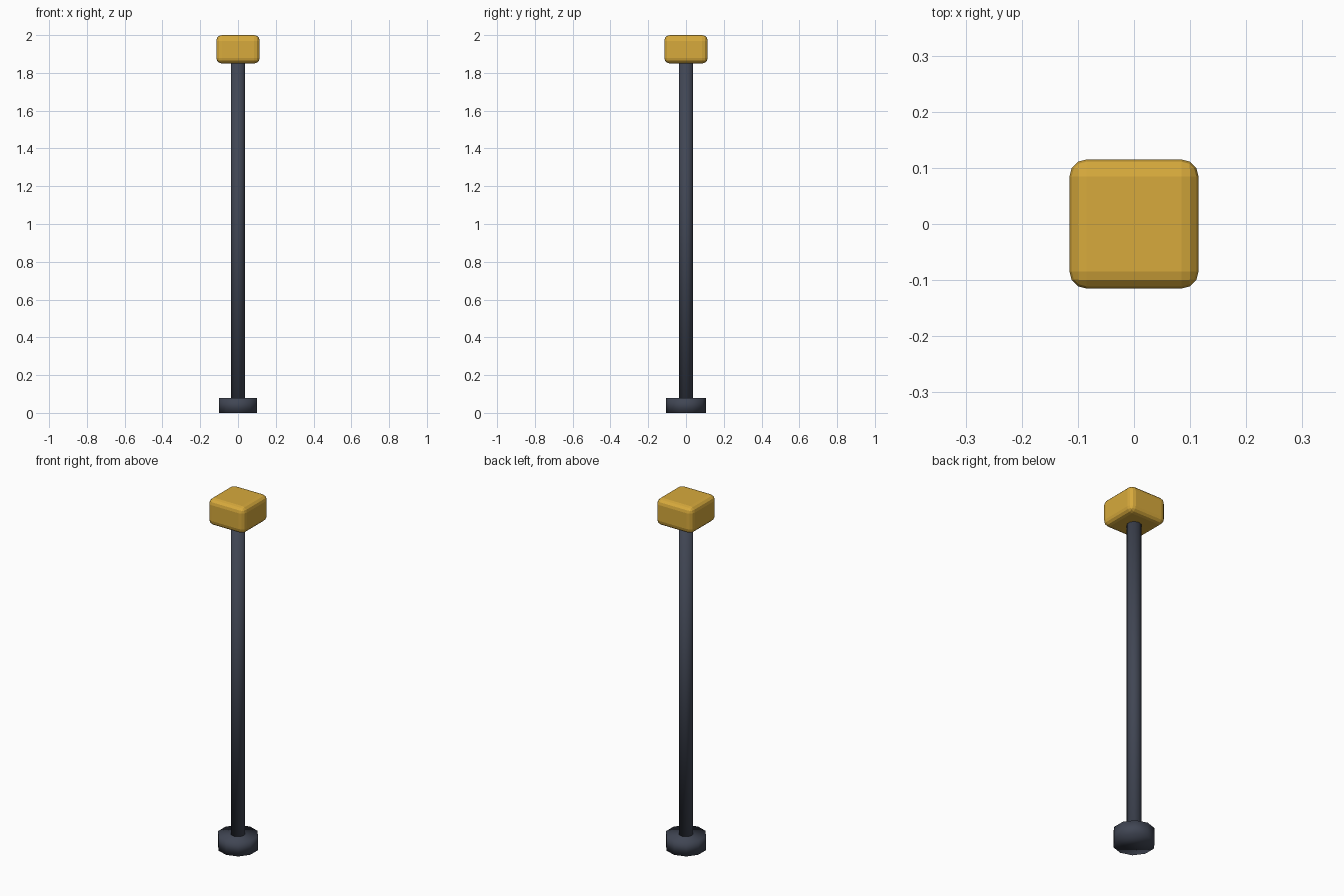
import bpy

cube = bpy.data.objects.get("Cube")
if cube:
    bpy.data.objects.remove(cube, do_unlink=True)


def make_material(name, rgb):
    mat = bpy.data.materials.new(name)
    mat.use_nodes = True
    mat.diffuse_color = (*rgb, 1)
    mat.node_tree.nodes["Principled BSDF"].inputs["Base Color"].default_value = (*rgb, 1)
    return mat


def finish(name, mat):
    obj = bpy.context.object
    obj.name = name
    obj.data.materials.append(mat)
    return obj


def post_part(name, radius, bottom, top, mat):
    """Ten-sided cylinder with soft shading, spanning bottom to top."""
    bpy.ops.mesh.primitive_cylinder_add(
        vertices=10, radius=radius, depth=top - bottom, location=(0, 0, (bottom + top) / 2))
    obj = finish(name, mat)
    bpy.ops.object.shade_smooth()
    return obj


iron = make_material("dark slate iron", (0.052, 0.061, 0.088))
amber = make_material("amber lamp", (0.68, 0.40, 0.045))

# Foot and pole
post_part("foot", 0.107, 0, 0.08, iron)
post_part("pole", 0.038, 0.04, 1.87, iron)

# Rounded lamp block on top
bpy.ops.mesh.primitive_cube_add(size=1, location=(0, 0, 1.925))
lamp = finish("lamp_head", amber)
lamp.scale = (0.23, 0.23, 0.15)
bpy.ops.object.transform_apply(location=False, rotation=False, scale=True)
bevel = lamp.modifiers.new("rounded_edges", "BEVEL")
bevel.width = 0.03
bevel.segments = 3
